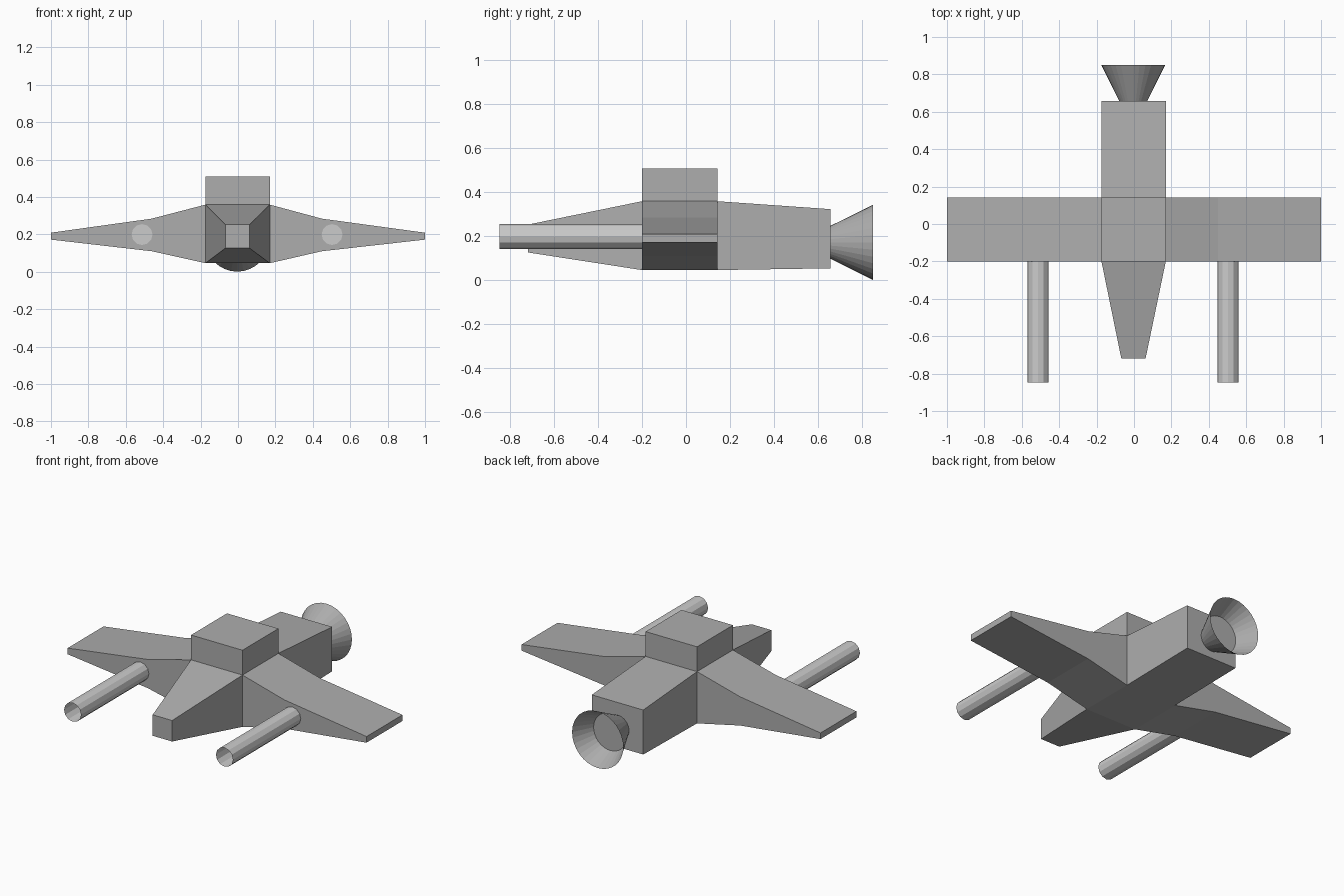
import bpy, bmesh
from math import pi
from mathutils import Matrix, Vector

if "Cube" in bpy.data.objects:
    bpy.data.objects.remove(bpy.data.objects["Cube"])

dark = bpy.data.materials.new("dark_grey")
dark.diffuse_color = (0.42, 0.42, 0.42, 1)
dark.use_nodes = True
dark.node_tree.nodes["Principled BSDF"].inputs["Base Color"].default_value = dark.diffuse_color


def finish(bm, name, mat=None):
    mesh = bpy.data.meshes.new(name)
    bm.to_mesh(mesh)
    bm.free()
    if mat:
        mesh.materials.append(mat)
    ob = bpy.data.objects.new(name, mesh)
    bpy.context.collection.objects.link(ob)
    return ob


def facing(bm, direction):
    """Outermost face pointing along direction."""
    d = Vector(direction)
    bm.normal_update()
    return max((f for f in bm.faces if f.normal.dot(d) > 0.9),
               key=lambda f: f.calc_center_median().dot(d))


def grow(bm, face, lo, hi):
    """Extrude a face and fit the new end to the box lo..hi."""
    co = [v.co.copy() for v in face.verts]
    mins = [min(c[i] for c in co) for i in range(3)]
    new = bmesh.ops.extrude_discrete_faces(bm, faces=[face])['faces'][0]
    for v in new.verts:
        v.co = [lo[i] if v.co[i] < mins[i] + 1e-4 else hi[i] for i in range(3)]
    return new


# Hull: central block with nose, tail, cockpit and wings extruded from it
X0, X1, Y0, Y1, Z0, Z1 = -0.174, 0.17, -0.2, 0.143, 0.046, 0.359
bm = bmesh.new()
bmesh.ops.create_cube(bm, size=1)
for v in bm.verts:
    v.co = (X0 if v.co.x < 0 else X1, Y0 if v.co.y < 0 else Y1, Z0 if v.co.z < 0 else Z1)
grow(bm, facing(bm, (0, -1, 0)), (-0.068, -0.718, 0.126), (0.062, -0.718, 0.253))
grow(bm, facing(bm, (0, 1, 0)), (X0, 0.657, 0.054), (X1, 0.657, 0.323))
grow(bm, facing(bm, (0, 0, 1)), (X0, Y0, 0.509), (X1, Y1, 0.509))
# The cockpit walls also face sideways, so pick the wing roots by height
for s, mid in ((-1, -0.462), (1, 0.449)):
    bm.normal_update()
    root = next(f for f in bm.faces if f.normal.x * s > 0.99
                and abs(f.calc_center_median().z - (Z0 + Z1) / 2) < 0.01
                and abs(f.calc_center_median().y - (Y0 + Y1) / 2) < 0.01)
    bend = grow(bm, root, (mid, Y0, 0.11), (mid, Y1, 0.284))
    grow(bm, bend, (s, Y0, 0.172), (s, Y1, 0.209))
bmesh.ops.recalc_face_normals(bm, faces=bm.faces)
finish(bm, "hull", dark)


def open_cone(name, sides, r_front, r_back, y0, y1, x, z, mat=None):
    bm = bmesh.new()
    bmesh.ops.create_cone(bm, cap_ends=False, segments=sides, radius1=r_back,
                          radius2=r_front, depth=y1 - y0)
    bm.transform(Matrix.Translation((x, (y0 + y1) / 2, z)) @ Matrix.Rotation(pi / 2, 4, 'X'))
    return finish(bm, name, mat)


def disc(name, sides, r, x, y, z, turn, mat=None):
    bm = bmesh.new()
    bmesh.ops.create_circle(bm, cap_ends=True, segments=sides, radius=r)
    bm.transform(Matrix.Translation((x, y, z)) @ Matrix.Rotation(turn, 4, 'X'))
    return finish(bm, name, mat)


# Gun barrels, open in front and closed deep inside
for side, x in (("left", -0.513), ("right", 0.503)):
    open_cone(side + "_gun", 12, 0.057, 0.057, -0.848, Y0, x, 0.199)
    disc(side + "_gun_base", 12, 0.056, x, Y0 - 0.003, 0.199, pi / 2)

# Flared engine nozzle with a disc set inside it
open_cone("engine_nozzle", 32, 0.075, 0.171, 0.657, 0.85, -0.004, 0.172, dark)
disc("engine_disc", 32, 0.111, -0.004, 0.73, 0.172, -pi / 2, dark)
